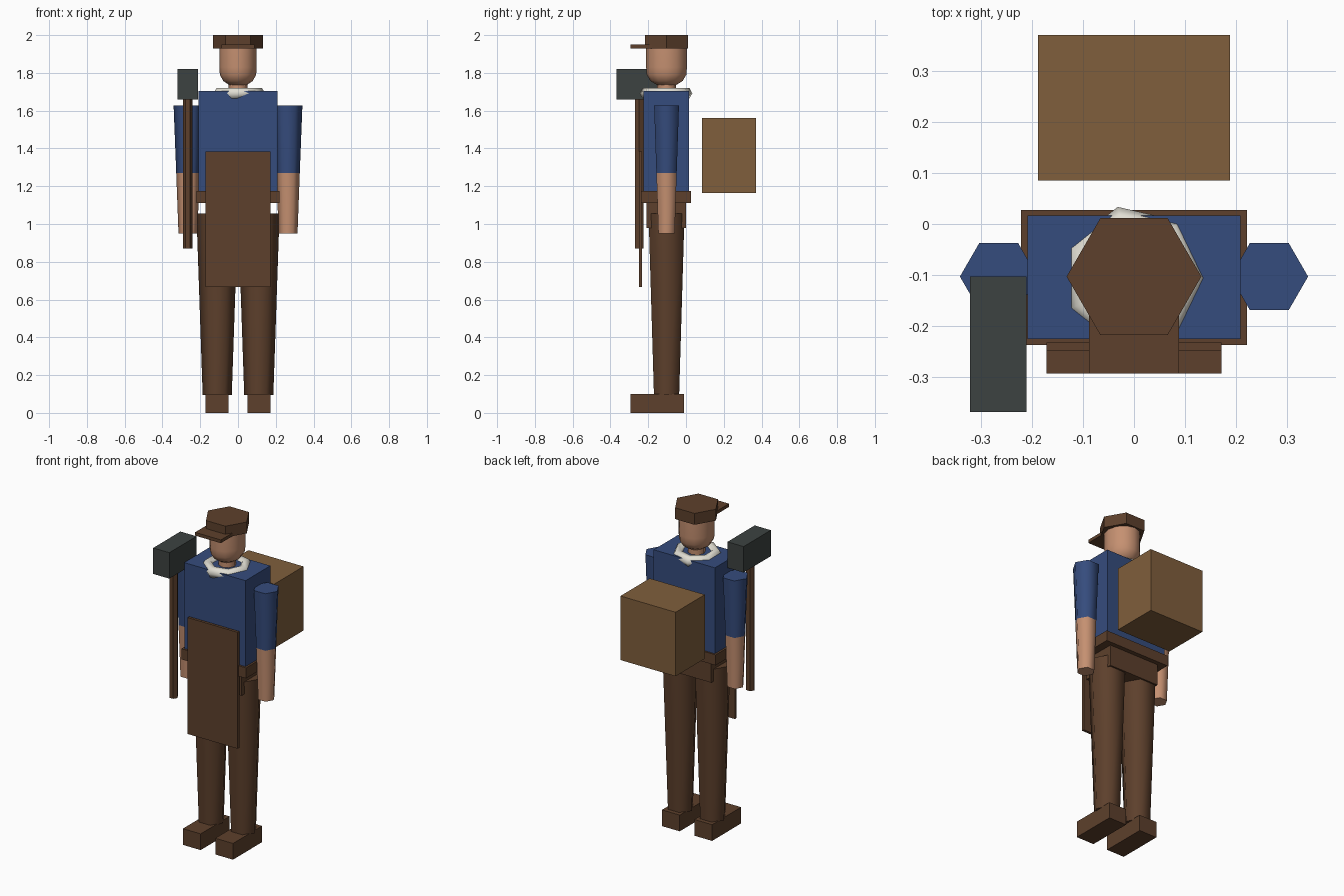
import bpy
import math

cube = bpy.data.objects.get("Cube")
if cube:
    bpy.data.objects.remove(cube, do_unlink=True)

MID_Y = -0.103  # depth of the body axis


def material(name, r, g, b):
    m = bpy.data.materials.new(name)
    m.use_nodes = True
    m.diffuse_color = (r, g, b, 1)
    bsdf = next(n for n in m.node_tree.nodes if n.type == "BSDF_PRINCIPLED")
    bsdf.inputs["Base Color"].default_value = (r, g, b, 1)
    return m


leather = material("brown_leather", 0.11, 0.051, 0.025)
cloth = material("blue_cloth", 0.036, 0.072, 0.205)
skin = material("skin", 0.56, 0.28, 0.165)
wool = material("cream_wool", 0.75, 0.73, 0.65)
iron = material("dark_iron", 0.046, 0.055, 0.053)
tan = material("tan_leather", 0.215, 0.113, 0.045)


def finish(name, mat, smooth=None):
    ob = bpy.context.object
    ob.name = ob.data.name = name
    ob.data.materials.append(mat)
    if smooth:
        bpy.ops.object.shade_smooth_by_angle(angle=math.radians(smooth))
    return ob


def box(name, mat, x, y, z):
    """Box from (min, max) ranges."""
    spans = (x, y, z)
    bpy.ops.mesh.primitive_cube_add(size=1, location=[sum(s) / 2 for s in spans])
    ob = finish(name, mat)
    for v in ob.data.vertices:
        v.co = [c * (s[1] - s[0]) for c, s in zip(v.co, spans)]
    return ob


def lathe(name, mat, x, y, profile, sides=6, smooth=None, depth=1.0):
    """Closed turned shape from (radius, z) rings, first corner on +x."""
    verts, faces = [], []
    for r, z in profile:
        for i in range(sides):
            a = math.tau * i / sides
            verts.append((r * math.cos(a), depth * r * math.sin(a), z))
    for k in range(len(profile) - 1):
        for i in range(sides):
            j = (i + 1) % sides
            faces.append([k * sides + i, k * sides + j,
                          (k + 1) * sides + j, (k + 1) * sides + i])
    faces.append(list(range(sides))[::-1])
    faces.append(list(range(len(verts) - sides, len(verts))))
    me = bpy.data.meshes.new(name)
    me.from_pydata(verts, [], faces)
    ob = bpy.data.objects.new(name, me)
    bpy.context.collection.objects.link(ob)
    ob.location = (x, y, 0)
    bpy.ops.object.select_all(action="DESELECT")
    ob.select_set(True)
    bpy.context.view_layer.objects.active = ob
    return finish(name, mat, smooth)


# Limbs and shoes
for side, s in (("left", 1), ("right", -1)):
    box(side + "_shoe", leather, sorted((s * 0.05, s * 0.171)), (-0.293, -0.01), (0, 0.1))
    lathe(side + "_leg", leather, s * 0.11, MID_Y, [(0.077, 0.095), (0.11, 1.055)], smooth=65)
    arm = lathe(side + "_arm", skin, s * 0.265, MID_Y,
                [(0.05, 0.95), (0.062, 1.27), (0.076, 1.628)], smooth=65)
    # Sleeve covers the upper arm
    arm.data.materials.append(cloth)
    for p in arm.data.polygons:
        p.material_index = int(p.center.z > 1.28)

# Trunk
box("hips", leather, (-0.172, 0.172), (-0.21, 0.0), (0.98, 1.12))
box("belt", leather, (-0.221, 0.221), (-0.237, 0.027), (1.11, 1.175))
box("shirt", cloth, (-0.209, 0.209), (-0.225, 0.017), (1.17, 1.705))
box("apron", leather, (-0.171, 0.171), (-0.248, -0.232), (0.667, 1.385))

# Neck, scarf and head
lathe("neck", skin, 0, MID_Y, [(0.05, 1.66), (0.05, 1.78)], 8, 65)
bpy.ops.mesh.primitive_torus_add(major_segments=7, minor_segments=6, major_radius=0.11,
                                 minor_radius=0.033, location=(0, MID_Y - 0.003, 1.692))
finish("scarf", wool, 80)
lathe("head", skin, 0, MID_Y,
      [(0.045, 1.735), (0.078, 1.757), (0.096, 1.79), (0.099, 1.83), (0.099, 1.94)],
      12, 65, depth=1.09)

# Cap
lathe("cap_crown", leather, 0, MID_Y, [(0.132, 1.93), (0.132, 2.0)])
box("cap_brim", leather, (-0.088, 0.088), (-0.293, -0.18), (1.93, 1.95))

# Hammer
lathe("hammer_handle", leather, -0.266, -0.248, [(0.026, 0.87), (0.026, 1.67)])
box("hammer_head", iron, (-0.321, -0.211), (-0.368, -0.103), (1.66, 1.82))

# Pack behind the back
box("pack", tan, (-0.188, 0.188), (0.085, 0.37), (1.165, 1.56))
